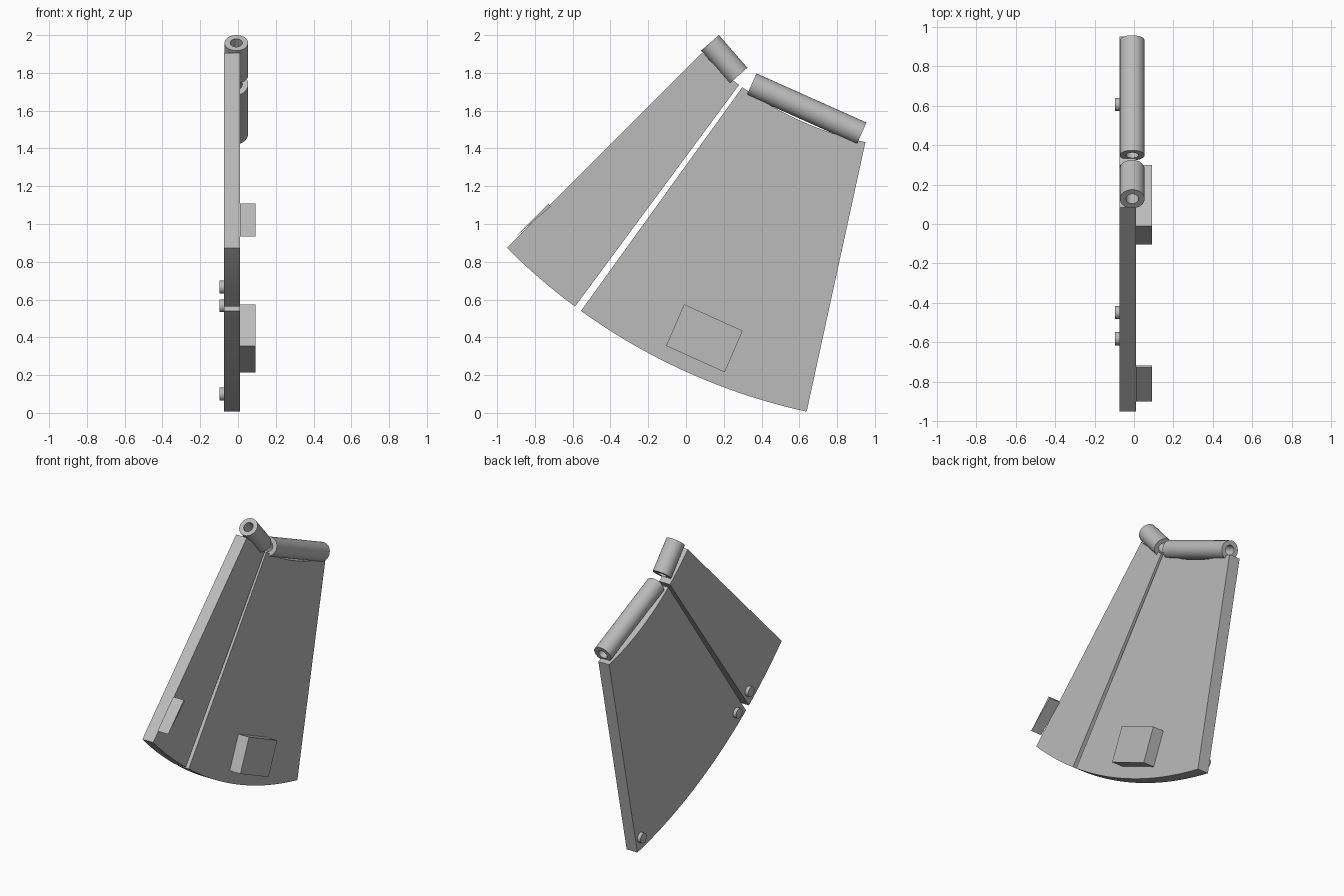
import bpy, bmesh, math
from mathutils import Vector

cube = bpy.data.objects.get("Cube")
if cube:
    bpy.data.objects.remove(cube, do_unlink=True)

grey = bpy.data.materials.new("plain grey")
grey.use_nodes = True
grey.diffuse_color = (0.5, 0.5, 0.5, 1)
grey.node_tree.nodes["Principled BSDF"].inputs["Base Color"].default_value = (0.5, 0.5, 0.5, 1)

PIVOT = (1.323, 3.145)       # shared centre of both panel arcs (y, z)
INNER, OUTER = 1.752, 3.212
BACK, FACE = -0.073, 0.01    # panel thickness along x


def make_object(name, bm, smooth=False):
    bmesh.ops.recalc_face_normals(bm, faces=bm.faces)
    mesh = bpy.data.meshes.new(name)
    bm.to_mesh(mesh)
    bm.free()
    mesh.materials.append(grey)
    obj = bpy.data.objects.new(name, mesh)
    bpy.context.collection.objects.link(obj)
    if smooth:
        bpy.ops.object.select_all(action='DESELECT')
        obj.select_set(True)
        bpy.context.view_layer.objects.active = obj
        bpy.ops.object.shade_smooth_by_angle(angle=math.radians(35))
    return obj


def extrude_profile(name, points, x0, x1, smooth=False):
    """Extrude a (y, z) outline from x0 to x1."""
    bm = bmesh.new()
    face = bm.faces.new([bm.verts.new((x0, y, z)) for y, z in points])
    new = bmesh.ops.extrude_face_region(bm, geom=[face])["geom"]
    bmesh.ops.translate(bm, vec=(x1 - x0, 0, 0),
                        verts=[v for v in new if isinstance(v, bmesh.types.BMVert)])
    return make_object(name, bm, smooth)


def arc(centre, radius, a0, a1, steps):
    """Points on an arc, with angles measured in degrees."""
    angles = [math.radians(a0 + (a1 - a0) * i / steps) for i in range(steps + 1)]
    return [(centre[0] + radius * math.cos(a), centre[1] + radius * math.sin(a)) for a in angles]


def sector_panel(name, a0, a1):
    outline = arc(PIVOT, OUTER, 180 + a0, 180 + a1, 24) + arc(PIVOT, INNER, 180 + a1, 180 + a0, 24)
    return extrude_profile(name, outline, BACK, FACE)


def tube(name, start, end, radius=0.0625, bore=0.032):
    """Hollow sleeve between two (y, z) points."""
    a, b = Vector((-0.009, *start)), Vector((-0.009, *end))
    length = (b - a).length
    bm = bmesh.new()
    ring = [bm.verts.new((r, 0, z)) for r, z in
            ((bore, 0), (radius, 0), (radius, length), (bore, length))]
    edges = [bm.edges.new((ring[i], ring[(i + 1) % 4])) for i in range(4)]
    bmesh.ops.spin(bm, geom=ring + edges, cent=(0, 0, 0), axis=(0, 0, 1),
                   angle=math.tau, steps=48)
    bmesh.ops.remove_doubles(bm, verts=bm.verts, dist=0.0001)
    turn = (b - a).to_track_quat('Z', 'Y').to_matrix().to_4x4()
    bmesh.ops.transform(bm, matrix=turn, verts=bm.verts)
    bmesh.ops.translate(bm, vec=a, verts=bm.verts)
    return make_object(name, bm, True)


# Two fan-shaped panels with a narrow gap
sector_panel("narrow_panel", 45, 53.5)
sector_panel("wide_panel", 54.2, 77.7)

# Hinge sleeves along the inner edges
tube("short_sleeve", (0.127, 1.959), (0.278, 1.786))
tube("long_sleeve", (0.348, 1.74), (0.93, 1.48))

# Raised blocks on the left face
extrude_profile("wide_panel_block",
                [(-0.01, 0.575), (0.30, 0.435), (0.205, 0.215), (-0.105, 0.355)], FACE, 0.092)
extrude_profile("edge_wedge",
                [(-0.727, 1.108), (-0.717, 1.092), (-0.90, 0.935)], FACE, 0.092)

# Small round pins on the right face
for i, centre in enumerate([(0.605, 0.10), (-0.448, 0.567), (-0.58, 0.666)]):
    extrude_profile(f"pin_{i + 1}", arc(centre, 0.034, 0, 348.75, 31), -0.097, BACK, True)
